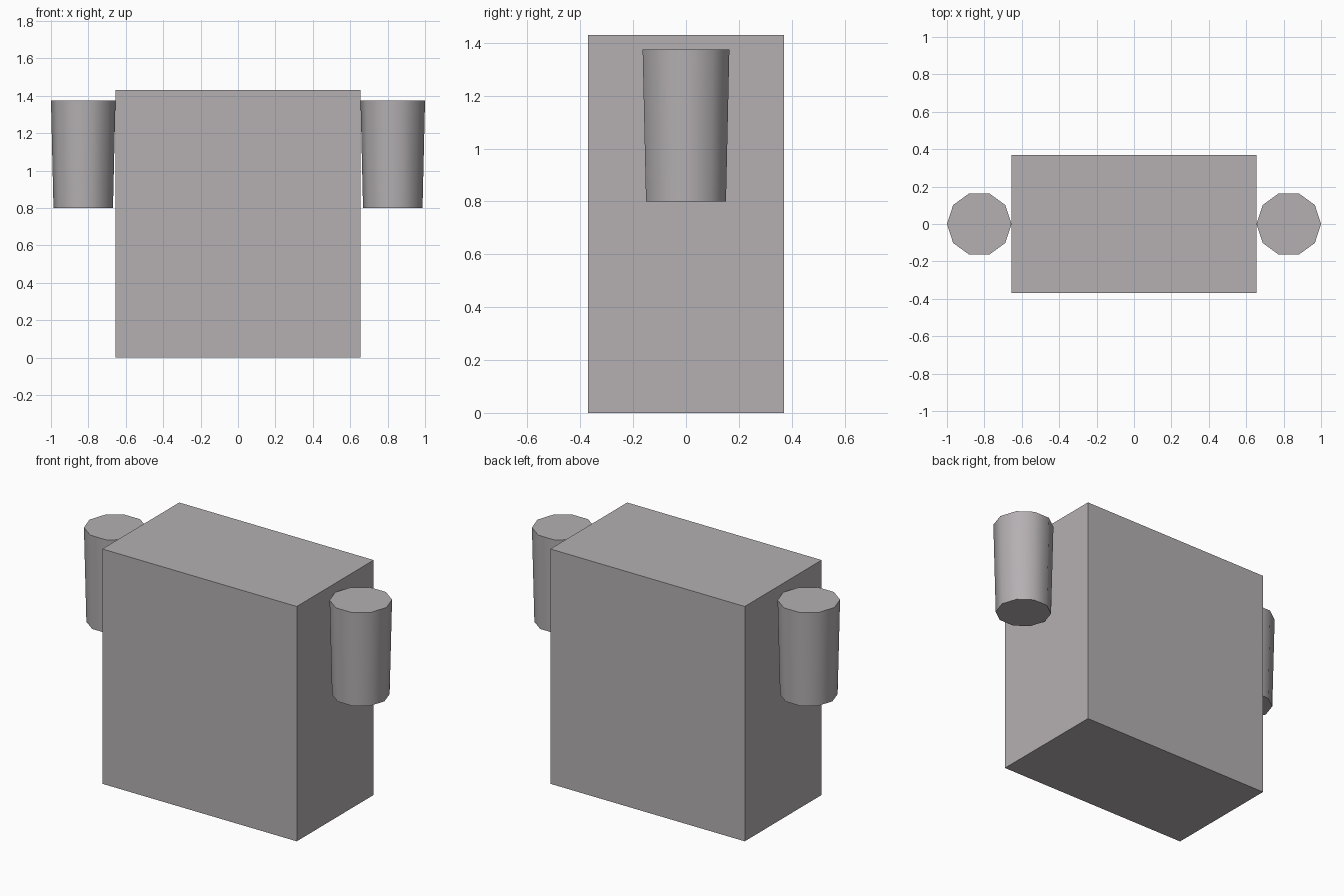
import bpy, bmesh, math
from mathutils import Matrix

cube = bpy.data.objects.get("Cube")
if cube:
    bpy.data.objects.remove(cube, do_unlink=True)

COLOUR = (0.46, 0.434, 0.448, 1.0)
grey = bpy.data.materials.new("warm grey")
grey.use_nodes = True
grey.diffuse_color = COLOUR
grey.node_tree.nodes["Principled BSDF"].inputs["Base Color"].default_value = COLOUR


def add_part(name, bm, location):
    mesh = bpy.data.meshes.new(name)
    bm.to_mesh(mesh)
    bm.free()
    mesh.materials.append(grey)
    obj = bpy.data.objects.new(name, mesh)
    obj.location = location
    bpy.context.scene.collection.objects.link(obj)
    return obj


# Torso block
WIDTH, DEPTH, HEIGHT = 1.31, 0.74, 1.43
bm = bmesh.new()
bmesh.ops.create_cube(bm, size=1, matrix=Matrix.Diagonal((WIDTH, DEPTH, HEIGHT, 1)))
add_part("torso", bm, (0, 0, HEIGHT / 2))

# Tapered ten-sided upper arms, one corner touching the torso
ARM_TOP, ARM_BOTTOM = 1.375, 0.80
for side, x in (("left", 0.8275), ("right", -0.8275)):
    bm = bmesh.new()
    bmesh.ops.create_cone(bm, cap_ends=True, segments=10, radius1=0.159, radius2=0.1725,
                          depth=ARM_TOP - ARM_BOTTOM,
                          matrix=Matrix.Rotation(math.pi / 2, 4, "Z"))
    arm = add_part(side + "_arm", bm, (x, 0, (ARM_TOP + ARM_BOTTOM) / 2))
    bpy.ops.object.select_all(action="DESELECT")
    arm.select_set(True)
    bpy.context.view_layer.objects.active = arm
    bpy.ops.object.shade_smooth_by_angle(angle=math.radians(40))
